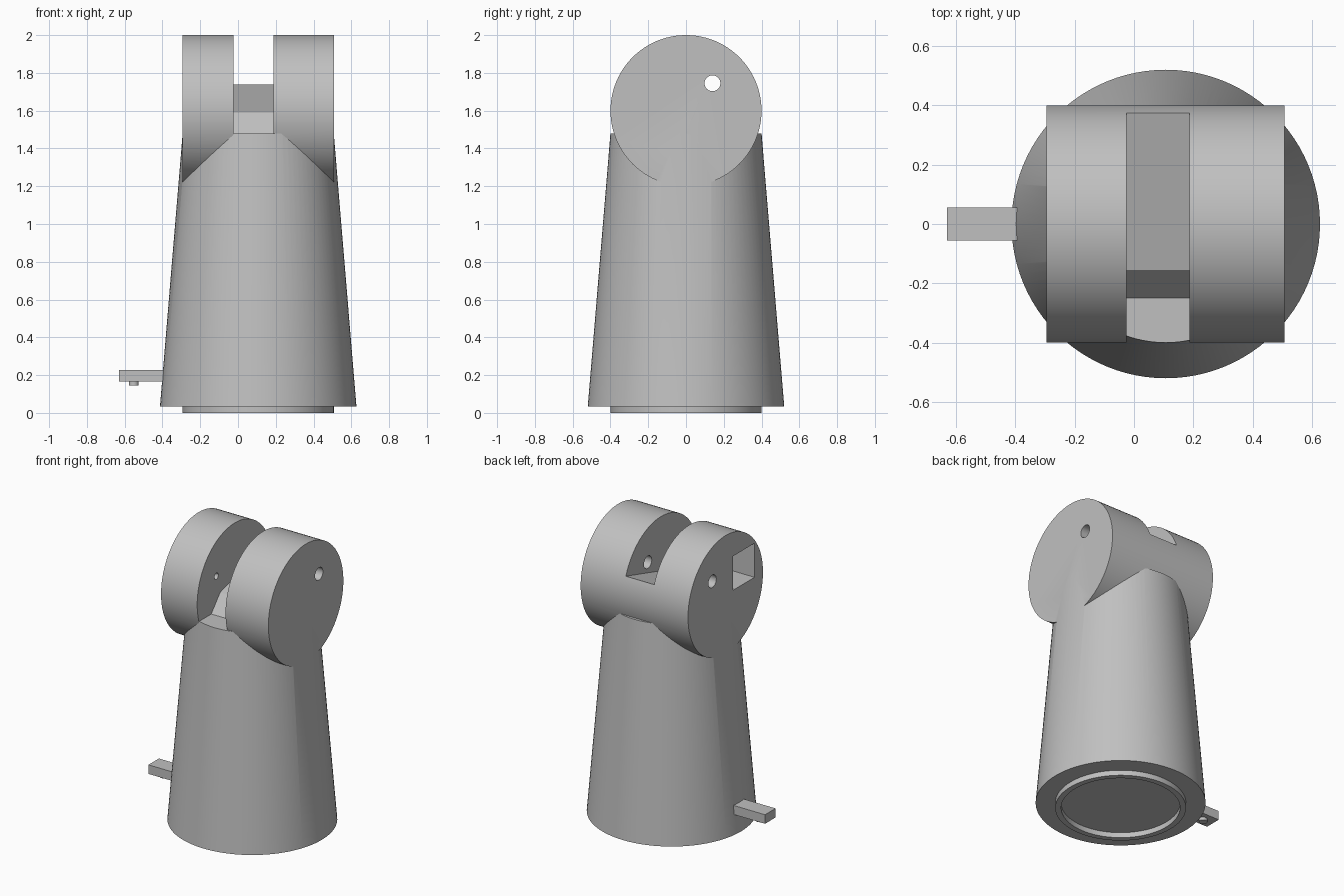
import bpy, bmesh, math
from mathutils import Matrix, Vector

cube = bpy.data.objects.get("Cube")
if cube:
    bpy.data.objects.remove(cube, do_unlink=True)

CX = 0.107          # axis of the body
AXLE_Z = 1.6        # height of the barrel axis
SIDES = 96

grey = bpy.data.materials.new("plain_grey")
grey.use_nodes = True
colour = (0.53, 0.53, 0.53, 1)
grey.diffuse_color = colour
grey.node_tree.nodes["Principled BSDF"].inputs["Base Color"].default_value = colour


def finish(name, bm):
    bmesh.ops.recalc_face_normals(bm, faces=bm.faces)
    mesh = bpy.data.meshes.new(name)
    bm.to_mesh(mesh)
    bm.free()
    mesh.materials.append(grey)
    obj = bpy.data.objects.new(name, mesh)
    bpy.context.collection.objects.link(obj)
    return obj


def box(name, low, high):
    low, high = Vector(low), Vector(high)
    bm = bmesh.new()
    bmesh.ops.create_cube(bm, size=1)
    bmesh.ops.scale(bm, vec=high - low, verts=bm.verts)
    bmesh.ops.translate(bm, vec=(low + high) / 2, verts=bm.verts)
    return finish(name, bm)


def cylinder(name, radius, length, centre, along_x=True, sides=SIDES):
    bm = bmesh.new()
    turn = Matrix.Rotation(math.pi / 2, 4, "Y") if along_x else Matrix()
    bmesh.ops.create_cone(bm, cap_ends=True, segments=sides, radius1=radius,
                          radius2=radius, depth=length,
                          matrix=Matrix.Translation(centre) @ turn)
    return finish(name, bm)


def lathe(name, profile):
    bm = bmesh.new()
    verts = [bm.verts.new((CX + r, 0, z)) for r, z in profile]
    edges = [bm.edges.new(pair) for pair in zip(verts, verts[1:])]
    bmesh.ops.spin(bm, geom=verts + edges, cent=(CX, 0, 0), axis=(0, 0, 1),
                   angle=math.tau, steps=SIDES)
    bmesh.ops.remove_doubles(bm, verts=bm.verts, dist=0.0001)
    return finish(name, bm)


def prism_x(name, outline, x0, x1):
    bm = bmesh.new()
    face = bm.faces.new([bm.verts.new((x0, y, z)) for y, z in outline])
    result = bmesh.ops.extrude_face_region(bm, geom=[face])
    moved = [v for v in result["geom"] if isinstance(v, bmesh.types.BMVert)]
    bmesh.ops.translate(bm, vec=(x1 - x0, 0, 0), verts=moved)
    return finish(name, bm)


def combine(target, tool, operation):
    mod = target.modifiers.new(operation.lower(), "BOOLEAN")
    mod.operation, mod.solver, mod.object = operation, "EXACT", tool
    bpy.context.view_layer.objects.active = target
    bpy.ops.object.modifier_apply(modifier=mod.name)
    bpy.data.objects.remove(tool, do_unlink=True)


def shade(obj):
    bpy.ops.object.select_all(action="DESELECT")
    obj.select_set(True)
    bpy.context.view_layer.objects.active = obj
    bpy.ops.object.shade_smooth_by_angle(angle=math.radians(25))


# Barrel head: slot with a ramped floor, axle hole, square pocket and pin hole
head = cylinder("barrel_head", 0.4, 0.802, (CX - 0.001, 0, AXLE_Z))
slot = prism_x("slot_cutter", [(-0.5, 1.47), (-0.258, 1.47), (-0.155, 1.59),
                               (0.45, 1.761), (0.45, 2.1), (-0.5, 2.1)], -0.025, 0.187)
axle = cylinder("axle_cutter", 0.042, 1.2, (CX, 0.14, 1.745), sides=32)
pocket = box("pocket_cutter", (-0.4, -0.31, 1.6), (-0.09, -0.08, 1.83))
pin = cylinder("pin_cutter", 0.021, 0.2, (-0.08, -0.195, 1.715), sides=24)
for cutter in (slot, axle, pocket, pin):
    combine(head, cutter, "DIFFERENCE")

# Tapered body with a raised ring around the recessed underside
body = lathe("tapered_body", [(0, 0.035), (0.364, 0.035), (0.364, 0), (0.4, 0),
                              (0.4, 0.035), (0.52, 0.035), (0.4, 1.48), (0, 1.48)])
combine(body, head, "UNION")
shade(body)

# Side lever with a small stud beneath
lever = box("side_lever", (-0.63, -0.056, 0.165), (-0.36, 0.056, 0.226))
stud = cylinder("lever_stud", 0.026, 0.04, (-0.552, 0, 0.165), along_x=False, sides=32)
shade(stud)
